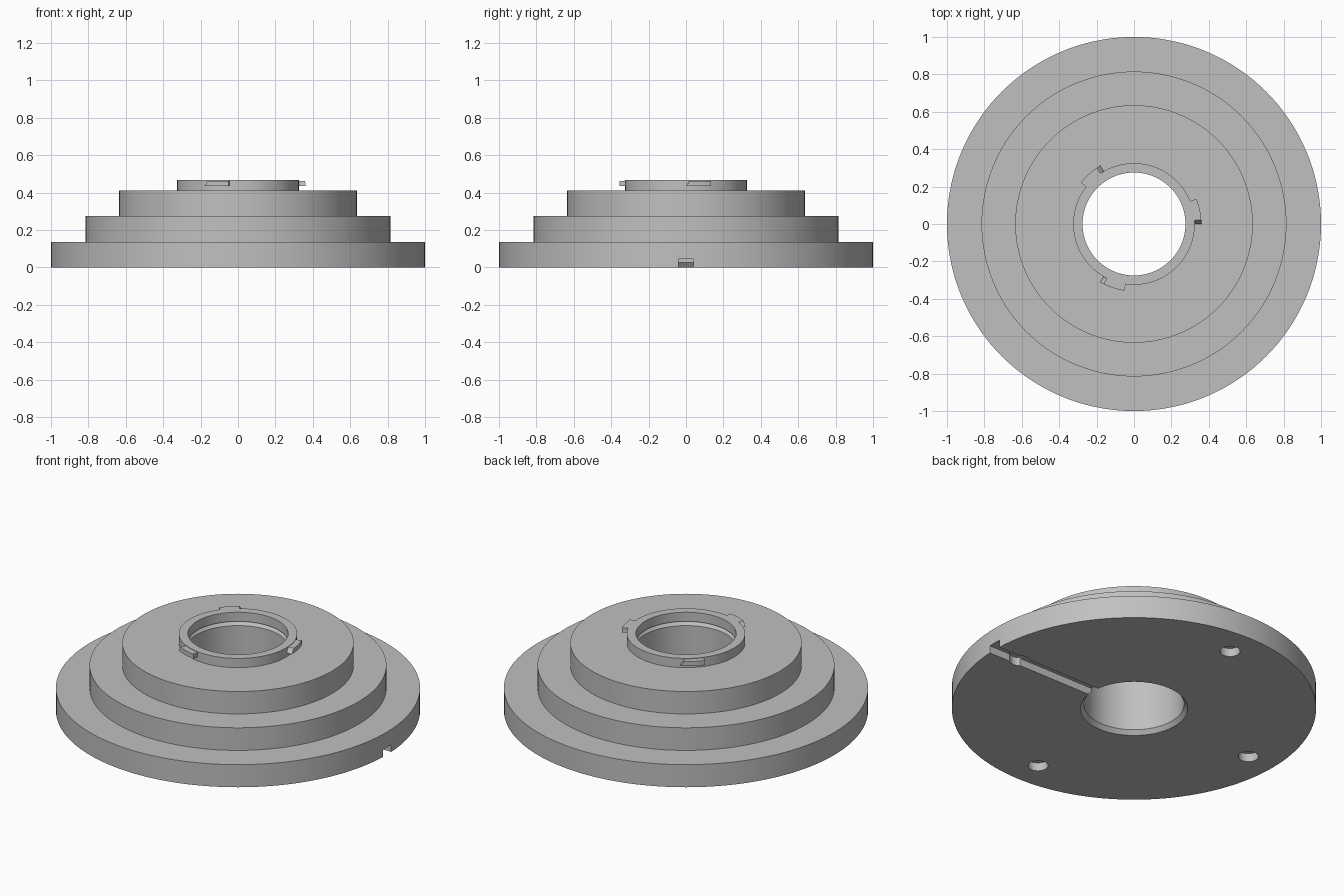
import bpy, bmesh
from math import radians, cos, sin

if "Cube" in bpy.data.objects:
    bpy.data.objects.remove(bpy.data.objects["Cube"], do_unlink=True)

SIDES = 144
BORE = 0.275

grey = bpy.data.materials.new("mid_grey")
grey.use_nodes = True
grey.diffuse_color = (0.53, 0.53, 0.53, 1)
grey.node_tree.nodes["Principled BSDF"].inputs["Base Color"].default_value = grey.diffuse_color


def finish(name, bm):
    bmesh.ops.recalc_face_normals(bm, faces=bm.faces)
    mesh = bpy.data.meshes.new(name)
    bm.to_mesh(mesh)
    bm.free()
    mesh.materials.append(grey)
    obj = bpy.data.objects.new(name, mesh)
    bpy.context.collection.objects.link(obj)
    return obj


def lathe(name, profile):
    """Spin a closed (radius, height) outline around the z axis."""
    bm = bmesh.new()
    rings = [[bm.verts.new((r * cos(a), r * sin(a), z)) for r, z in profile]
             for a in (radians(360 * i / SIDES) for i in range(SIDES))]
    n = len(profile)
    for i, ring in enumerate(rings):
        nxt = rings[(i + 1) % SIDES]
        for j in range(n):
            k = (j + 1) % n
            bm.faces.new((ring[j], nxt[j], nxt[k], ring[k]))
    return finish(name, bm)


def cut(target, cutter):
    cutter.hide_render = True
    cutter.hide_viewport = True
    mod = target.modifiers.new(cutter.name, 'BOOLEAN')
    mod.operation = 'DIFFERENCE'
    mod.solver = 'EXACT'
    mod.object = cutter


def shade_smooth(obj):
    bpy.ops.object.select_all(action='DESELECT')
    obj.select_set(True)
    bpy.context.view_layer.objects.active = obj
    bpy.ops.object.shade_smooth_by_angle(angle=radians(30))


# Stepped body with collar, a relief below the collar and a chamfered bore
body = lathe("stepped_body", [
    (0.295, 0), (1, 0), (1, 0.137), (0.815, 0.137), (0.815, 0.274),
    (0.635, 0.274), (0.635, 0.41), (0.325, 0.41), (0.325, 0.466),
    (BORE, 0.466), (BORE, 0.41), (0.295, 0.41), (BORE, 0.385), (BORE, 0.025)])
shade_smooth(body)

# Groove under the base, from the bore out through the +x rim
bm = bmesh.new()
bmesh.ops.create_cube(bm, size=1)
for v in bm.verts:
    v.co = (0.65 + v.co.x, v.co.y * 0.08, 0.0 + v.co.z * 0.09)
cut(body, finish("groove_cutter", bm))

# Four shallow round pockets under the base
for i in range(4):
    bm = bmesh.new()
    bmesh.ops.create_cone(bm, cap_ends=True, segments=32, radius1=0.055,
                          radius2=0.055, depth=0.1)
    a = radians(90 * i)
    bmesh.ops.translate(bm, verts=bm.verts, vec=(0.82 * cos(a), 0.82 * sin(a), 0))
    cut(body, finish(f"pocket_cutter_{i + 1}", bm))


# Three locking tabs around the collar, each with a ramped leading end
def tab(name, start):
    bm = bmesh.new()
    sections = []
    for i in range(9):
        low = radians(start + 22 * i / 8)
        high = radians(start + 3.5 + 18.5 * i / 8)
        sections.append([bm.verts.new((r * cos(a), r * sin(a), z)) for r, a, z in (
            (0.31, low, 0.435), (0.36, low, 0.435),
            (0.36, high, 0.463), (0.31, high, 0.463))])
    for s, t in zip(sections, sections[1:]):
        for j in range(4):
            k = (j + 1) % 4
            bm.faces.new((s[j], t[j], t[k], s[k]))
    bm.faces.new(sections[0])
    bm.faces.new(sections[-1])
    shade_smooth(finish(name, bm))


for i in range(3):
    tab(f"locking_tab_{i + 1}", 120 * i)
